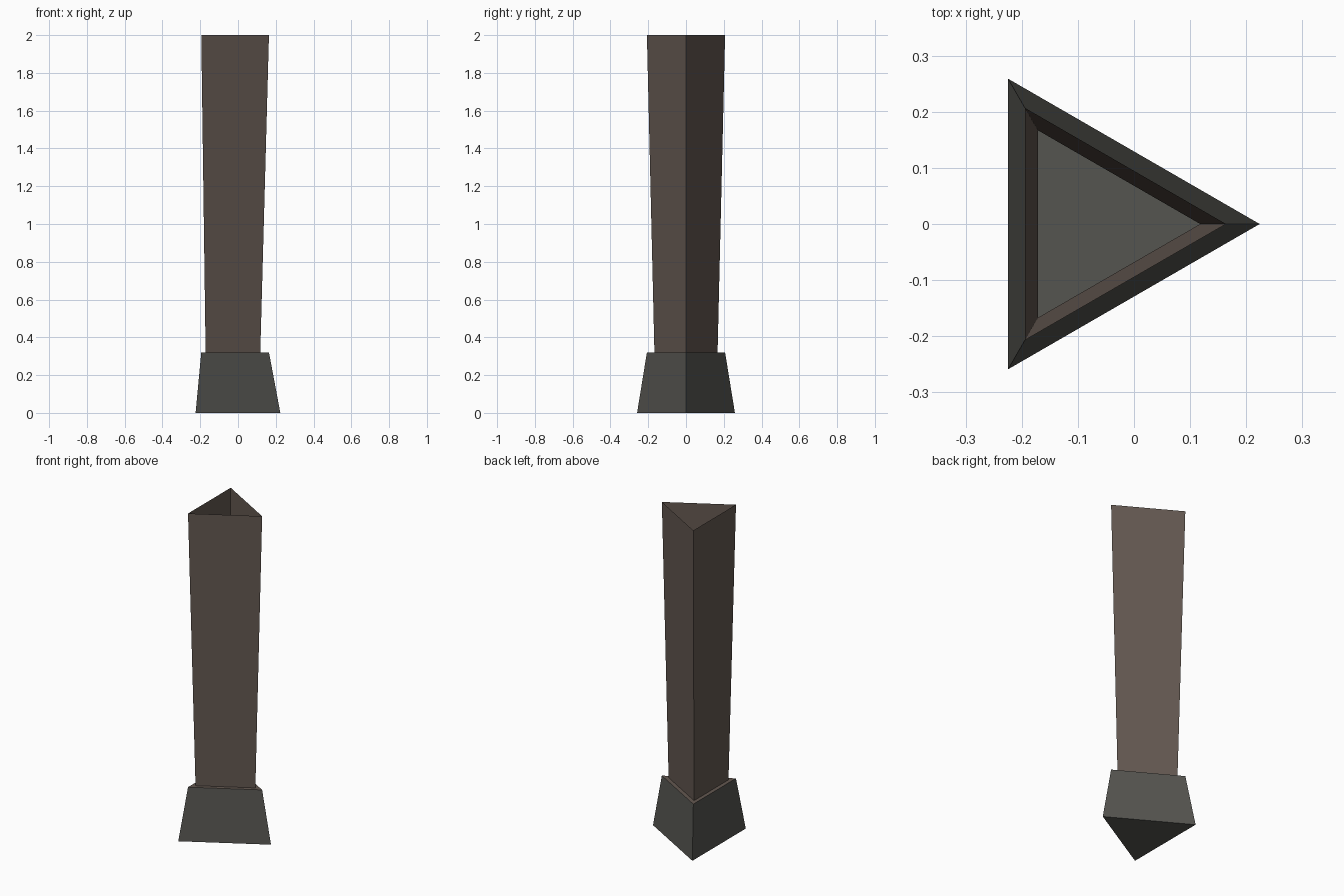
import bpy, bmesh
from math import cos, sin, tau

if "Cube" in bpy.data.objects:
    bpy.data.objects.remove(bpy.data.objects["Cube"])

CENTRE_X = -0.075


def material(name, rgb):
    mat = bpy.data.materials.new(name)
    mat.diffuse_color = (*rgb, 1)
    mat.use_nodes = True
    mat.node_tree.nodes["Principled BSDF"].inputs["Base Color"].default_value = mat.diffuse_color
    return mat


stone = material("grey_stone", (0.09, 0.089, 0.08))
wood = material("brown_shaft", (0.127, 0.098, 0.082))


def ring(bm, radius, z):
    """Triangle of vertices with one corner towards +x."""
    return [bm.verts.new((CENTRE_X + radius * cos(i * tau / 3),
                          radius * sin(i * tau / 3), z)) for i in range(3)]


def loft(bm, lower, upper, slot):
    for i in range(3):
        j = (i + 1) % 3
        bm.faces.new((lower[i], lower[j], upper[j], upper[i])).material_index = slot


bm = bmesh.new()
foot = ring(bm, 0.299, 0)
shoulder = ring(bm, 0.239, 0.32)
neck = ring(bm, 0.193, 0.32)
rim = ring(bm, 0.239, 2.0)

bm.faces.new(reversed(foot))       # closed underside
loft(bm, foot, shoulder, 0)        # flared plinth
loft(bm, shoulder, neck, 1)        # flat ledge
loft(bm, neck, rim, 1)             # hollow shaft, open at the top

mesh = bpy.data.meshes.new("triangular_pillar")
bm.to_mesh(mesh)
bm.free()
mesh.materials.append(stone)
mesh.materials.append(wood)
pillar = bpy.data.objects.new("triangular_pillar", mesh)
bpy.context.collection.objects.link(pillar)
